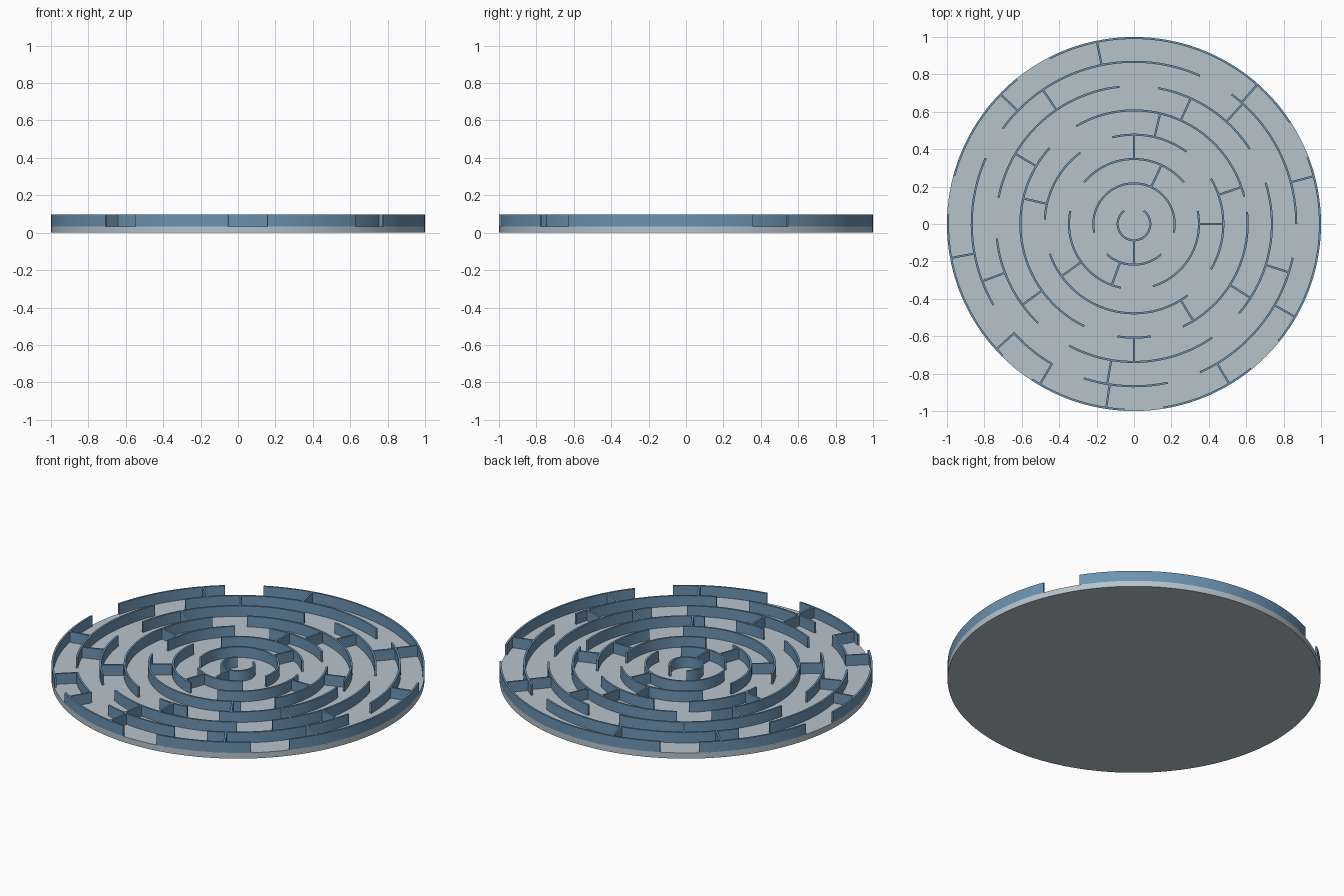
import bpy, bmesh, math

if "Cube" in bpy.data.objects:
    bpy.data.objects.remove(bpy.data.objects["Cube"])

BASE_TOP, WALL_TOP = 0.034, 0.096
THICK = 0.011


def material(name, rgb):
    m = bpy.data.materials.new(name)
    m.diffuse_color = (*rgb, 1)
    m.use_nodes = True
    m.node_tree.nodes["Principled BSDF"].inputs["Base Color"].default_value = m.diffuse_color
    return m


PALE = material("pale grey", (0.47, 0.55, 0.60))
BLUE = material("steel blue", (0.15, 0.29, 0.44))


def finish(bm, name, mat):
    bmesh.ops.recalc_face_normals(bm, faces=bm.faces)
    me = bpy.data.meshes.new(name)
    bm.to_mesh(me)
    bm.free()
    ob = bpy.data.objects.new(name, me)
    bpy.context.collection.objects.link(ob)
    me.materials.append(mat)
    bpy.context.view_layer.objects.active = ob
    ob.select_set(True)
    bpy.ops.object.shade_smooth_by_angle(angle=math.radians(30))
    ob.select_set(False)
    return ob


def sweep(bm, sections):
    """Skin a list of four-point sections into a closed wall."""
    rows = [[bm.verts.new(p) for p in s] for s in sections]
    for a, b in zip(rows, rows[1:]):
        for i in range(4):
            j = (i + 1) % 4
            bm.faces.new((a[i], a[j], b[j], b[i]))
    bm.faces.new(rows[0])
    bm.faces.new(rows[-1][::-1])


def arc_wall(bm, r, start, end):
    n = max(3, round((end - start) / 2.5))
    out = []
    for k in range(n + 1):
        t = math.radians(start + (end - start) * k / n)
        out.append([(q * math.cos(t), q * math.sin(t), z) for q, z in (
            (r - THICK / 2, BASE_TOP), (r + THICK / 2, BASE_TOP),
            (r + THICK / 2, WALL_TOP), (r - THICK / 2, WALL_TOP))])
    sweep(bm, out)


def radial_wall(bm, r0, r1, angle):
    t = math.radians(angle)
    c, s, h = math.cos(t), math.sin(t), THICK / 2
    sweep(bm, [[(r * c - w * s, r * s + w * c, z) for w, z in (
        (-h, BASE_TOP), (h, BASE_TOP), (h, WALL_TOP), (-h, WALL_TOP))]
        for r in (r0, r1)])


# round base plate
bm = bmesh.new()
bmesh.ops.create_cone(bm, cap_ends=True, segments=144, radius1=1, radius2=1, depth=BASE_TOP)
bmesh.ops.translate(bm, verts=bm.verts, vec=(0, 0, BASE_TOP / 2))
finish(bm, "base_plate", PALE)

# ring walls, inner to outer: start and end angles of each arc
radii = [0.0875 + 0.13 * k for k in range(7)] + [0.9945]
arcs = [
    [(127, 413)],
    [(-12, 192), (228, 312)],
    [(40, 140), (168.5, 258.5), (287, 371.5)],
    [(54, 104), (127, 177), (199.5, 307), (329.5, 390.5)],
    [(14, 120.5), (138, 244), (261.5, 278.5), (295.5, 366)],
    [(33, 80), (96, 169), (186, 226), (242, 304.5), (319.5, 377.5)],
    [(66, 144), (156, 210), (222, 239.8), (252, 282), (294, 348), (0, 53)],
    [(33, 117), (129, 165), (177, 225), (236.7, 267), (279, 309), (321, 381)],
]
for k, (r, spans) in enumerate(zip(radii, arcs)):
    bm = bmesh.new()
    for a, b in spans:
        arc_wall(bm, r, a, b)
    finish(bm, f"ring_wall_{k + 1}", BLUE)

# radial walls joining each ring to the next one out
spokes = [
    [270],
    [65, 250],
    [0, 90, 215.8],
    [19, 76.7, 167, 301.5],
    [65.7, 149.4, 215.9, 270, 327.6],
    [47.9, 124.2, 200.7, 260.5, 342.7],
    [14.9, 48.5, 101.5, 135.8, 190.5, 222.3, 239.6, 261.4, 300.8, 330],
]
for k, angles in enumerate(spokes):
    bm = bmesh.new()
    for a in angles:
        radial_wall(bm, radii[k], radii[k + 1], a)
    finish(bm, f"radial_walls_{k + 1}", BLUE)
